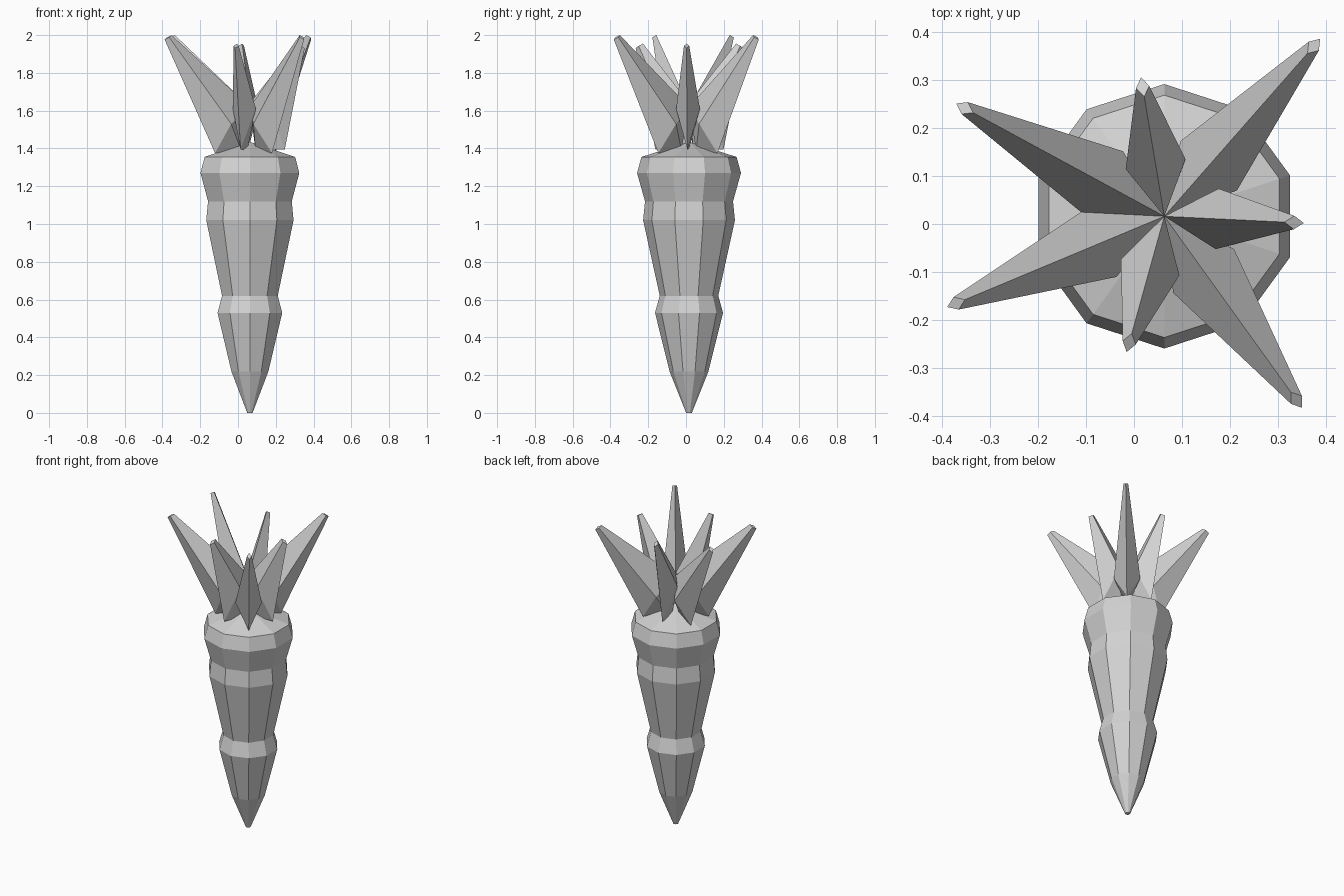
import bpy
import bmesh
from math import sin, cos, pi, atan2, hypot

cube = bpy.data.objects.get("Cube")
if cube:
    bpy.data.objects.remove(cube, do_unlink=True)

CX, CY = 0.063, 0.016  # axis of the root

grey = bpy.data.materials.new("plain_grey")
grey.use_nodes = True
colour = (0.65, 0.65, 0.65, 1)
grey.diffuse_color = colour
grey.node_tree.nodes["Principled BSDF"].inputs["Base Color"].default_value = colour


def finish(bm, name):
    bmesh.ops.recalc_face_normals(bm, faces=bm.faces)
    mesh = bpy.data.meshes.new(name)
    bm.to_mesh(mesh)
    bm.free()
    mesh.materials.append(grey)
    obj = bpy.data.objects.new(name, mesh)
    obj.location = (CX, CY, 0)
    bpy.context.collection.objects.link(obj)
    return obj


def bridge(bm, a, b):
    for i in range(len(a)):
        j = (i + 1) % len(a)
        bm.faces.new((a[i], a[j], b[j], b[i]))


# Ten-sided root: (radius, height) rings, closed by a shallow cone
SIDES = 10
profile = [(0.015, 0), (0.103, 0.22), (0.18, 0.53), (0.155, 0.62),
           (0.243, 1.02), (0.233, 1.12), (0.275, 1.27), (0.252, 1.355)]
bm = bmesh.new()
rings = []
for r, z in profile:
    angles = [pi / 2 + 2 * pi * i / SIDES for i in range(SIDES)]
    rings.append([bm.verts.new((r * cos(a), r * sin(a), z)) for a in angles])
for low, high in zip(rings, rings[1:]):
    bridge(bm, low, high)
bm.faces.new(rings[0])
apex = bm.verts.new((0, 0, 1.435))
for i in range(SIDES):
    bm.faces.new((rings[-1][i], rings[-1][(i + 1) % SIDES], apex))
finish(bm, "root")


def leaf(name, tip_x, tip_y, tall):
    """Four-sided blade leaning out from the axis to a small blunt tip."""
    dx, dy = tip_x - CX, tip_y - CY
    reach, a = hypot(dx, dy), atan2(dy, dx)
    if tall:
        base = [(0, 0, 1.62), (0.14, 0.078, 1.53), (0.2, 0, 1.375), (0.14, -0.078, 1.53)]
        top = 1.988
    else:
        base = [(0, 0, 1.64), (0.11, 0.063, 1.61), (0.185, 0, 1.395), (0.11, -0.063, 1.61)]
        top = 1.943
    tip = [(reach - 0.02, 0, top + 0.012), (reach, 0.014, top),
           (reach + 0.02, 0, top - 0.012), (reach, -0.014, top)]
    bm = bmesh.new()
    loops = [[bm.verts.new((r * cos(a) - s * sin(a), r * sin(a) + s * cos(a), z))
              for r, s, z in loop] for loop in (base, tip)]
    bridge(bm, *loops)
    bm.faces.new(loops[1])
    # underside converges on a point buried in the crown
    heel = bm.verts.new((0.05 * cos(a), 0.05 * sin(a), 1.39))
    for i in range(4):
        bm.faces.new((loops[0][i], loops[0][(i + 1) % 4], heel))
    finish(bm, name)


# Ring of seven leaves
leaf("leaf_back_left", 0.374, 0.37, True)
leaf("leaf_back_right", -0.352, 0.241, True)
leaf("leaf_front_right", -0.37, -0.165, True)
leaf("leaf_front_left", 0.338, -0.366, True)
leaf("leaf_back", 0.018, 0.285, False)
leaf("leaf_front", -0.01, -0.247, False)
leaf("leaf_left", 0.333, 0.003, False)
